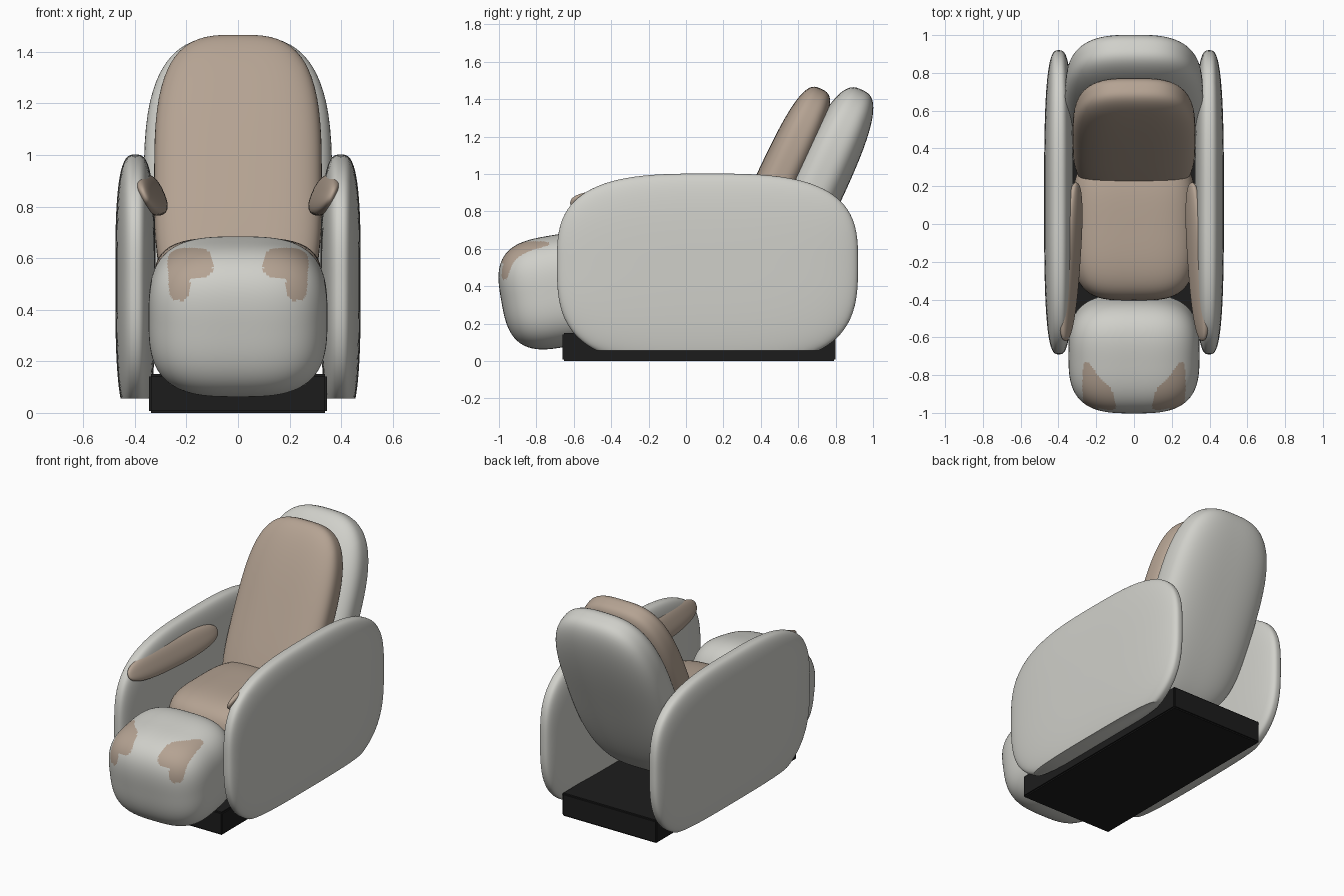
import bpy, bmesh
from math import radians
from mathutils import Vector, Euler

if "Cube" in bpy.data.objects:
    bpy.data.objects.remove(bpy.data.objects["Cube"], do_unlink=True)


def material(name, rgb, rough=0.5):
    m = bpy.data.materials.new(name)
    m.use_nodes = True
    m.diffuse_color = (*rgb, 1)
    bsdf = m.node_tree.nodes["Principled BSDF"]
    bsdf.inputs["Base Color"].default_value = (*rgb, 1)
    bsdf.inputs["Roughness"].default_value = rough
    return m


WHITE = material("warm white", (0.63, 0.63, 0.59))
TAN = material("tan leather", (0.46, 0.365, 0.29))
BLACK = material("black", (0.012, 0.012, 0.012))


def finish(bm, name, mats):
    """Turn a bmesh into a smooth shaded object."""
    bmesh.ops.recalc_face_normals(bm, faces=bm.faces)
    mesh = bpy.data.meshes.new(name)
    bm.to_mesh(mesh)
    bm.free()
    obj = bpy.data.objects.new(name, mesh)
    bpy.context.collection.objects.link(obj)
    for m in mats:
        mesh.materials.append(m)
    bpy.ops.object.select_all(action="DESELECT")
    obj.select_set(True)
    bpy.context.view_layer.objects.active = obj
    bpy.ops.object.shade_smooth_by_angle(angle=radians(35))
    return obj


def pillow(center, half, power=3.0, tilt=(0, 0, 0), cuts=19, lower=None):
    """Padded box: a grid cube pushed out to a superellipsoid.
    'lower' gives a different half height below the middle."""
    bm = bmesh.new()
    bmesh.ops.create_cube(bm, size=2)
    bmesh.ops.subdivide_edges(bm, edges=bm.edges[:], cuts=cuts, use_grid_fill=True)
    rot = Euler([radians(a) for a in tilt]).to_matrix()
    for v in bm.verts:
        p = v.co / sum(abs(c) ** power for c in v.co) ** (1 / power)
        hz = lower if lower and p.z < 0 else half[2]
        v.co = rot @ Vector((p.x * half[0], p.y * half[1], p.z * hz)) + Vector(center)
    return bm


# Base plinth
bm = bmesh.new()
bmesh.ops.create_cube(bm, size=1)
for v in bm.verts:
    v.co = Vector((v.co.x * 0.69, v.co.y * 1.46 + 0.07, v.co.z * 0.15 + 0.075))
bmesh.ops.bevel(bm, geom=bm.edges[:], offset=0.008, segments=2, affect="EDGES")
finish(bm, "base", [BLACK])

# Side panels with a flat cut bottom, and the slanted arm pads inside them
for side, label in ((1, "left"), (-1, "right")):
    bm = pillow((side * 0.398, 0.115, 0.525), (0.078, 0.805, 0.477), 3.1,
                cuts=27, lower=0.55)
    cut = bmesh.ops.bisect_plane(bm, geom=bm.verts[:] + bm.edges[:] + bm.faces[:],
                                 plane_co=(0, 0, 0.055), plane_no=(0, 0, -1),
                                 clear_outer=True)
    rim = [e for e in cut["geom_cut"] if isinstance(e, bmesh.types.BMEdge)]
    bmesh.ops.holes_fill(bm, edges=rim)
    finish(bm, label + "_side_panel", [WHITE])

    bm = pillow((side * 0.335, -0.2, 0.845), (0.036, 0.42, 0.085), 2.5,
                (0, side * 24, side * 4))
    finish(bm, label + "_arm_pad", [TAN])

# Seat and backrest
finish(pillow((0, -0.01, 0.45), (0.33, 0.395, 0.23), 3.6), "seat", [TAN])
finish(pillow((0, 0.461, 0.893), (0.325, 0.12, 0.62), 3.2, (-25, 0, 0)),
       "back_cushion", [TAN])
finish(pillow((0, 0.67, 0.87), (0.365, 0.15, 0.64), 3.0, (-25, 0, 0)),
       "back_shell", [WHITE])


# Leg rest with two tan calf pads coloured into its upper front
def in_pad(c):
    def blob(x, z, w, h):
        return abs((abs(c.x) - x) / w) ** 3 + abs((c.z - z) / h) ** 3 < 1
    return c.y < -0.73 and (blob(0.185, 0.58, 0.088, 0.06)
                            or blob(0.228, 0.53, 0.042, 0.095))


bm = pillow((0, -0.687, 0.373), (0.347, 0.305, 0.30), 3.1, (10, 0, 0), cuts=59)
for f in bm.faces:
    f.material_index = int(in_pad(f.calc_center_median()))
finish(bm, "leg_rest", [WHITE, TAN])
